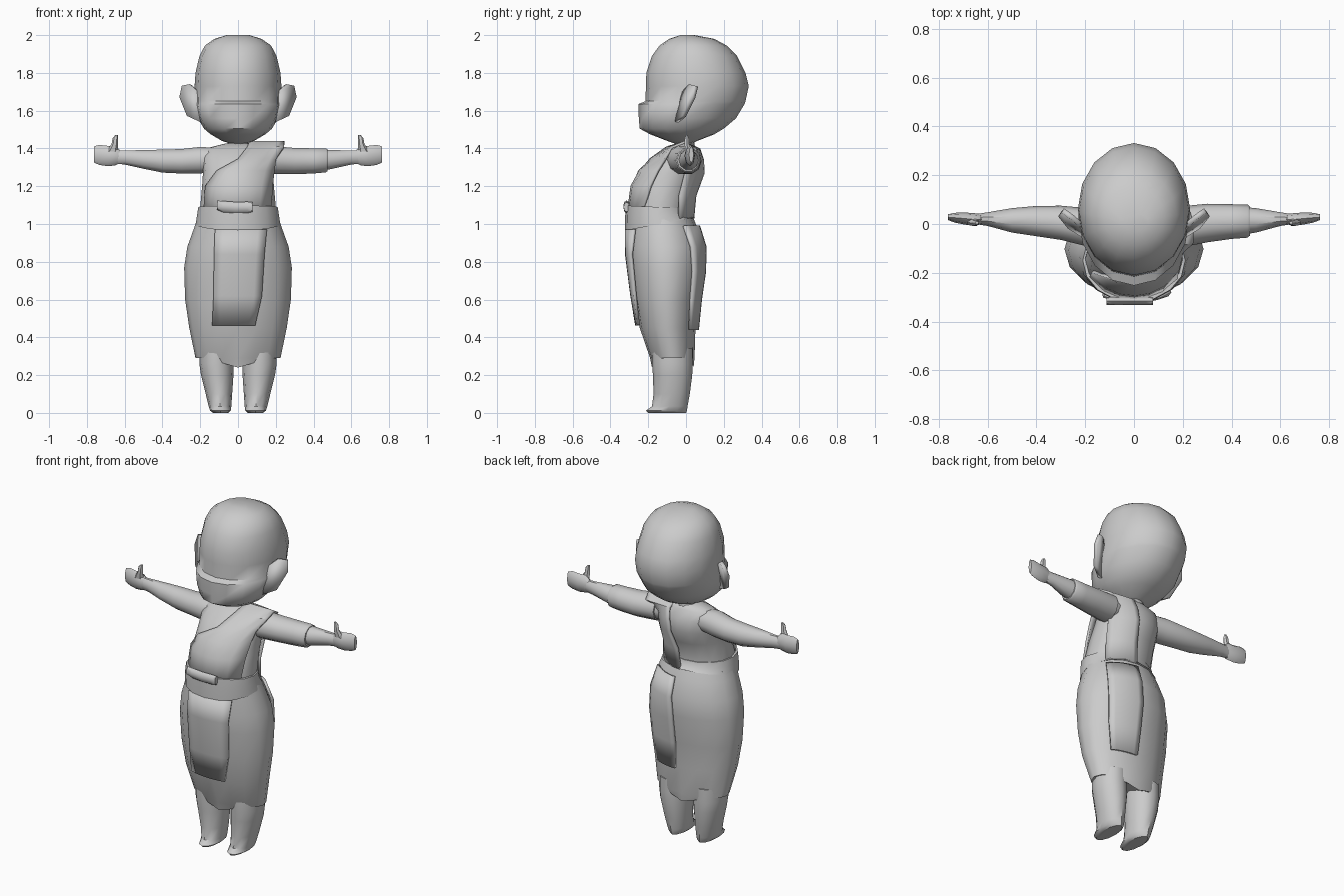
import bpy, bmesh, math
from mathutils import Vector

grey = bpy.data.materials.new("plain grey")
grey.diffuse_color = (0.6, 0.6, 0.6, 1)


def finish(name, bm, thick=0, angle=40):
    bmesh.ops.recalc_face_normals(bm, faces=bm.faces)
    me = bpy.data.meshes.new(name)
    bm.to_mesh(me)
    bm.free()
    me.materials.append(grey)
    ob = bpy.data.objects.new(name, me)
    bpy.context.collection.objects.link(ob)
    if thick:
        mod = ob.modifiers.new("thickness", "SOLIDIFY")
        mod.thickness, mod.offset = thick, 0
    bpy.ops.object.select_all(action="DESELECT")
    ob.select_set(True)
    bpy.context.view_layer.objects.active = ob
    bpy.ops.object.shade_smooth_by_angle(angle=math.radians(angle))
    return ob


def loft(name, rings, n=14, angle=40, hem=0):
    """rings: (centre, half axis u, half axis v); hem lifts the sides of the first ring"""
    bm = bmesh.new()
    rows = []
    for i, (c, u, v) in enumerate(rings):
        row = []
        for k in range(n):
            a = 2 * math.pi * k / n
            p = Vector(c) + Vector(u) * math.cos(a) + Vector(v) * math.sin(a)
            if i == 0:
                p.z += hem * abs(math.cos(a))
            row.append(bm.verts.new(p))
        rows.append(row)
    for a, b in zip(rows, rows[1:]):
        for k in range(n):
            bm.faces.new((a[k], a[(k + 1) % n], b[(k + 1) % n], b[k]))
    bm.faces.new(rows[0])
    bm.faces.new(rows[-1])
    return finish(name, bm, angle=angle)


def upright(name, prof, cx=0, **kw):
    """prof: (z, half width, front y, back y)"""
    return loft(name, [((cx, (f + b) / 2, z), (w, 0, 0), (0, (b - f) / 2, 0))
                       for z, w, f, b in prof], **kw)


def sheet(name, rows, thick):
    bm = bmesh.new()
    vs = [[bm.verts.new(p) for p in r] for r in rows]
    for a, b in zip(vs, vs[1:]):
        for k in range(len(a) - 1):
            bm.faces.new((a[k], a[k + 1], b[k + 1], b[k]))
    return finish(name, bm, thick)


# body profiles, also used to drape the cloth
SKIRT = [(0.24, 0.205, -0.18, 0.04), (0.29, 0.225, -0.19, 0.045), (0.45, 0.258, -0.245, 0.05),
         (0.6, 0.28, -0.27, 0.065), (0.77, 0.285, -0.295, 0.09), (0.88, 0.268, -0.305, 0.09),
         (0.98, 0.232, -0.30, 0.06), (1.03, 0.215, -0.30, 0.04)]
TORSO = [(1.0, 0.2, -0.29, 0.03), (1.09, 0.2, -0.30, 0.015), (1.2, 0.19, -0.275, 0.055),
         (1.28, 0.185, -0.235, 0.088), (1.35, 0.19, -0.17, 0.08), (1.40, 0.17, -0.10, 0.055),
         (1.425, 0.07, -0.06, 0.04)]


def drape(x, z, back, gap):
    prof = SKIRT if z < 1.0 else TORSO
    for p, q in zip(prof, prof[1:]):
        if p[0] <= z <= q[0]:
            t = (z - p[0]) / (q[0] - p[0])
            _, w, f, b = [s + (e - s) * t for s, e in zip(p, q)]
            r = math.sqrt(1 - min(abs(x) / w, 0.92) ** 2)
            return (f + b) / 2 + ((b - f) / 2 * r + gap) * (1 if back else -1)


def draped_row(xl, xr, z, back, gap, n=6):
    xs = [xl + (xr - xl) * k / n for k in range(n + 1)]
    return [(x, drape(x, z, back, gap), z) for x in xs]


upright("skirt", SKIRT, n=16, hem=0.06)
upright("torso", TORSO, n=16, angle=60)

# waistband, dipping at the front
loft("waistband", [((0, -0.137, 1.0), (0.224, 0, 0), (0, 0.185, 0.035)),
                   ((0, -0.148, 1.045), (0.217, 0, 0), (0, 0.174, 0.01)),
                   ((0, -0.15, 1.09), (0.21, 0, 0), (0, 0.17, -0.008))], n=16)

# hanging cloth panels
sheet("front_panel", [draped_row(*r, False, 0.014) for r in
      [(-0.12, 0.15, 0.97), (-0.125, 0.138, 0.84), (-0.128, 0.125, 0.62),
       (-0.135, 0.09, 0.465)]], 0.016)
sheet("back_panel", [draped_row(*r, True, 0.012) for r in
      [(0.03, 0.19, 0.99), (0.03, 0.21, 0.88), (0.02, 0.21, 0.75), (0.02, 0.2, 0.6),
       (0.03, 0.18, 0.44)]], 0.016)

# one-shouldered drape, front to back over the shoulder
rows = [draped_row(*r, False, 0.012) for r in
        [(-0.18, 0.17, 1.05), (-0.17, 0.18, 1.2), (-0.11, 0.19, 1.28), (0.0, 0.2, 1.34)]]
rows += [[(0.05 + 0.032 * k, -0.10 + 0.004 * k, 1.405) for k in range(7)],
         [(0.06 + 0.031 * k, -0.01, 1.432) for k in range(7)],
         [(0.06 + 0.028 * k, 0.07 - 0.003 * k, 1.395) for k in range(7)]]
rows += [draped_row(*r, True, 0.012) for r in
         [(0.05, 0.2, 1.34), (0.04, 0.18, 1.27), (0.02, 0.17, 1.15), (0.01, 0.17, 1.03)]]
sheet("shoulder_drape", rows, 0.014)

# small rolled pouch on the waistband
loft("pouch", [((x, -0.315, z), (0, 0.016, 0), (0, 0, h)) for x, z, h in
     [(-0.112, 1.1, 0.024), (-0.08, 1.092, 0.03), (-0.015, 1.087, 0.03),
      (0.05, 1.088, 0.03), (0.078, 1.09, 0.026)]], n=8)

# neck and head, with the jaw standing forward
upright("neck", [(1.37, 0.09, -0.09, 0.06), (1.42, 0.055, -0.06, 0.045), (1.5, 0.055, -0.06, 0.05)])
upright("head", [(1.42, 0.02, -0.04, 0.02), (1.44, 0.085, -0.10, 0.06), (1.475, 0.145, -0.19, 0.15),
                 (1.505, 0.18, -0.245, 0.2), (1.56, 0.213, -0.25, 0.265), (1.635, 0.228, -0.252, 0.31),
                 (1.65, 0.228, -0.215, 0.315), (1.73, 0.23, -0.212, 0.332), (1.8, 0.225, -0.21, 0.315),
                 (1.89, 0.204, -0.18, 0.27), (1.945, 0.175, -0.14, 0.215), (1.98, 0.125, -0.09, 0.15),
                 (2.0, 0.06, -0.03, 0.045)], n=16, angle=50)

for side, s in (("right", -1), ("left", 1)):
    # ear
    bm = bmesh.new()
    bm.faces.new([bm.verts.new((s * x, y, z)) for x, y, z in
                  [(0.2, -0.05, 1.54), (0.265, -0.01, 1.57), (0.305, 0.04, 1.67),
                   (0.292, 0.055, 1.73), (0.25, 0.025, 1.738), (0.2, -0.02, 1.69)]])
    finish(side + "_ear", bm, 0.022)
    # arm: x, y, z, half depth, half height
    arm = [(0.1, -0.02, 1.34, 0.07, 0.065), (0.2, -0.012, 1.338, 0.078, 0.074),
           (0.3, 0.005, 1.332, 0.07, 0.068), (0.4, 0.012, 1.333, 0.062, 0.064),
           (0.5, 0.015, 1.342, 0.05, 0.052), (0.6, 0.02, 1.352, 0.028, 0.039),
           (0.65, 0.02, 1.355, 0.02, 0.037)]
    loft(side + "_arm", [((s * x, y, z), (0, d, 0), (0, 0, h)) for x, y, z, d, h in arm], n=10)
    hand = [(0.625, 0.02, 1.357, 0.02, 0.034), (0.65, 0.018, 1.362, 0.026, 0.052),
            (0.69, 0.022, 1.36, 0.025, 0.054), (0.735, 0.026, 1.366, 0.02, 0.053),
            (0.762, 0.028, 1.368, 0.012, 0.043)]
    loft(side + "_hand", [((s * x, y, z), (0, d, 0), (0, 0, h)) for x, y, z, d, h in hand], n=8)
    thumb = [(0.665, 0.012, 1.385, 0.03, 0.018), (0.652, 0.004, 1.425, 0.017, 0.014),
             (0.649, 0.004, 1.455, 0.015, 0.012), (0.643, 0.005, 1.47, 0.007, 0.006)]
    loft(side + "_thumb", [((s * x, y, z), (a, 0, 0), (0, b, 0)) for x, y, z, a, b in thumb], n=6)
    # leg and foot
    upright(side + "_leg", [(0.0, 0.04, -0.2, 0.0), (0.012, 0.055, -0.212, 0.005),
                            (0.035, 0.06, -0.18, 0.008), (0.1, 0.07, -0.172, 0.02),
                            (0.2, 0.086, -0.175, 0.033), (0.26, 0.09, -0.18, 0.034),
                            (0.34, 0.09, -0.18, 0.034)], cx=0, n=12)
    leg = bpy.context.object
    for v in leg.data.vertices:
        v.co.x += s * (0.092 + min(v.co.z, 0.25) * 0.09)

# sleeve on the covered shoulder
loft("sleeve", [((x, y, z), (0, d, 0), (0, 0, h)) for x, y, z, d, h in
     [(0.17, -0.015, 1.34, 0.085, 0.078), (0.3, 0.004, 1.333, 0.079, 0.073),
      (0.4, 0.01, 1.334, 0.071, 0.07), (0.465, 0.012, 1.337, 0.068, 0.067),
      (0.475, 0.012, 1.338, 0.06, 0.06)]], n=10)
